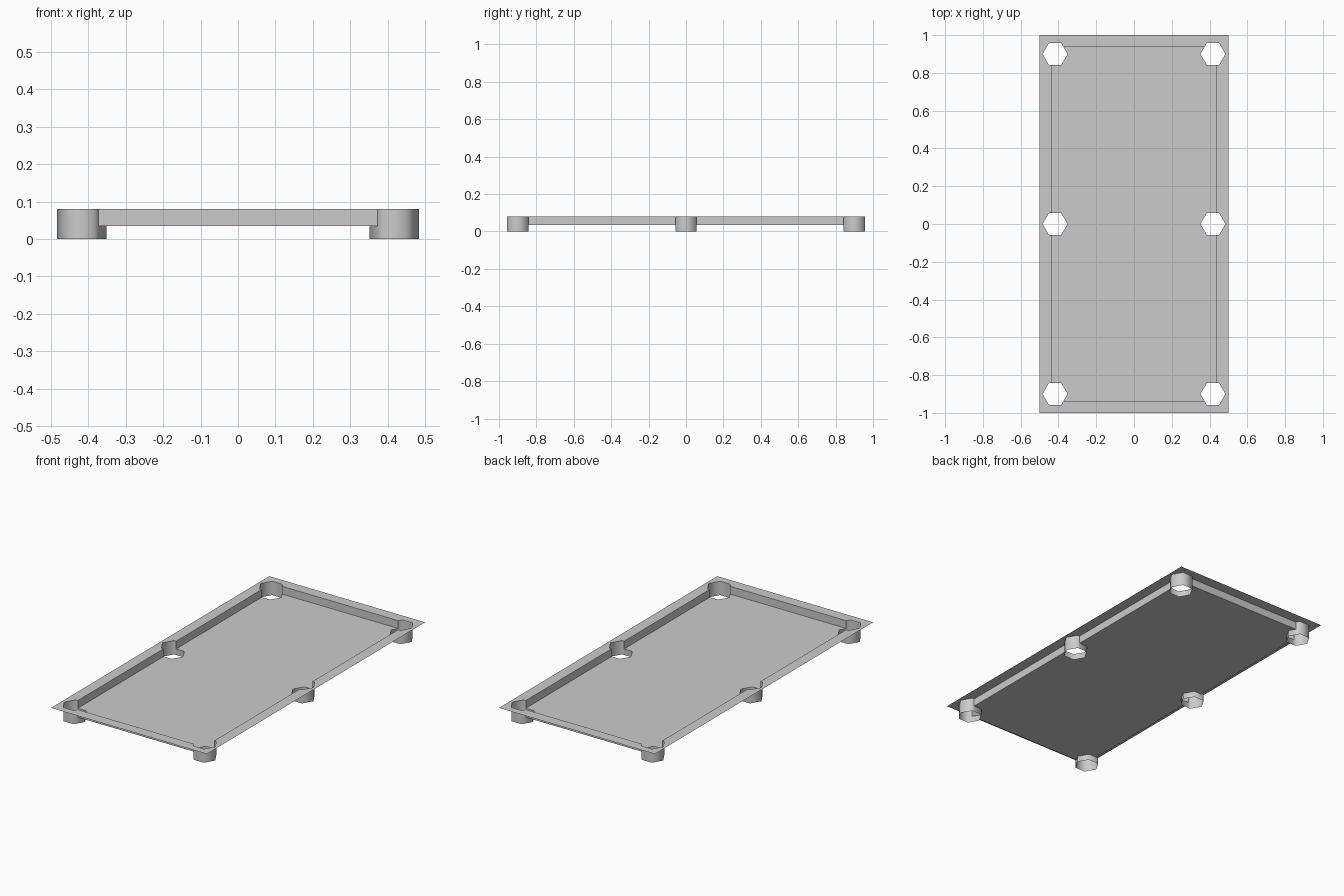
import bpy, bmesh

if "Cube" in bpy.data.objects:
    bpy.data.objects.remove(bpy.data.objects["Cube"])

IX, IY = 0.437, 0.936            # inside edge of the rim
PX, PY, R = 0.418, 0.9, 0.066    # pocket centres and hexagon radius
A = R * 0.8660254                # hexagon half height
BED, TOP = 0.035, 0.08
H = R / 2
CUT = PX - R + (IY - PY) / 1.7320508   # where corner hexagon meets the end wall

# One quarter of each outline, mirrored in x and y afterwards
side_in = [(PX - R, 0), (PX - H, A), (IX, A)]
side_out = [(IX, A), (PX + H, A), (PX + R, 0)]
corner_in = [(IX, PY - A), (PX - H, PY - A), (PX - R, PY), (CUT, IY)]
corner_out = [(CUT, IY), (PX - H, PY + A), (PX + H, PY + A),
              (PX + R, PY), (PX + H, PY - A), (IX, PY - A)]


def build(name, faces, smooth=False):
    bm = bmesh.new()
    for f in faces:
        bm.faces.new([bm.verts.new(p) for p in f])
    bmesh.ops.remove_doubles(bm, verts=bm.verts, dist=1e-5)
    for f in bm.faces:
        f.smooth = smooth
    me = bpy.data.meshes.new(name)
    bm.to_mesh(me)
    bm.free()
    ob = bpy.data.objects.new(name, me)
    bpy.context.collection.objects.link(ob)
    mod = ob.modifiers.new("Mirror", 'MIRROR')
    mod.use_axis = (True, True, False)
    mod.merge_threshold = 1e-4
    return ob


def flat(pts, z):
    return [(x, y, z) for x, y in pts]


def strip(pts, z0, z1):
    return [[(*a, z0), (*b, z0), (*b, z1), (*a, z1)] for a, b in zip(pts, pts[1:])]


# Sunken playing bed
build("bed", [flat([(0, 0)] + side_in + corner_in + [(0, IY)], BED)])

# Flat top rim
rim = [(0, 1), (0, IY)] + corner_out + side_out + [(0.5, 0), (0.5, 1)]
build("rim", [flat(rim, TOP)])

# Cushion walls between the pockets
build("cushion_walls", strip([(IX, PY - A), (IX, A)], BED, TOP)
      + strip([(0, IY), (CUT, IY)], BED, TOP))

# Hexagonal pocket tubes, open towards the bed above its surface
tubes = []
for inner, outer in ((side_in[::-1], side_out[::-1]), (corner_in[::-1], corner_out[::-1])):
    tubes += strip(inner, 0, BED) + strip(outer, 0, BED) + strip(outer, BED, TOP)
pockets = build("pockets", tubes, smooth=True)

# Consistent outward faces on the pocket tubes
bm = bmesh.new()
bm.from_mesh(pockets.data)
for f in bm.faces:
    c = f.calc_center_median()
    cy = PY if c.y > 0.4 else 0
    f.normal_update()
    if f.normal.x * (c.x - PX) + f.normal.y * (c.y - cy) < 0:
        f.normal_flip()
bm.to_mesh(pockets.data)
bm.free()
